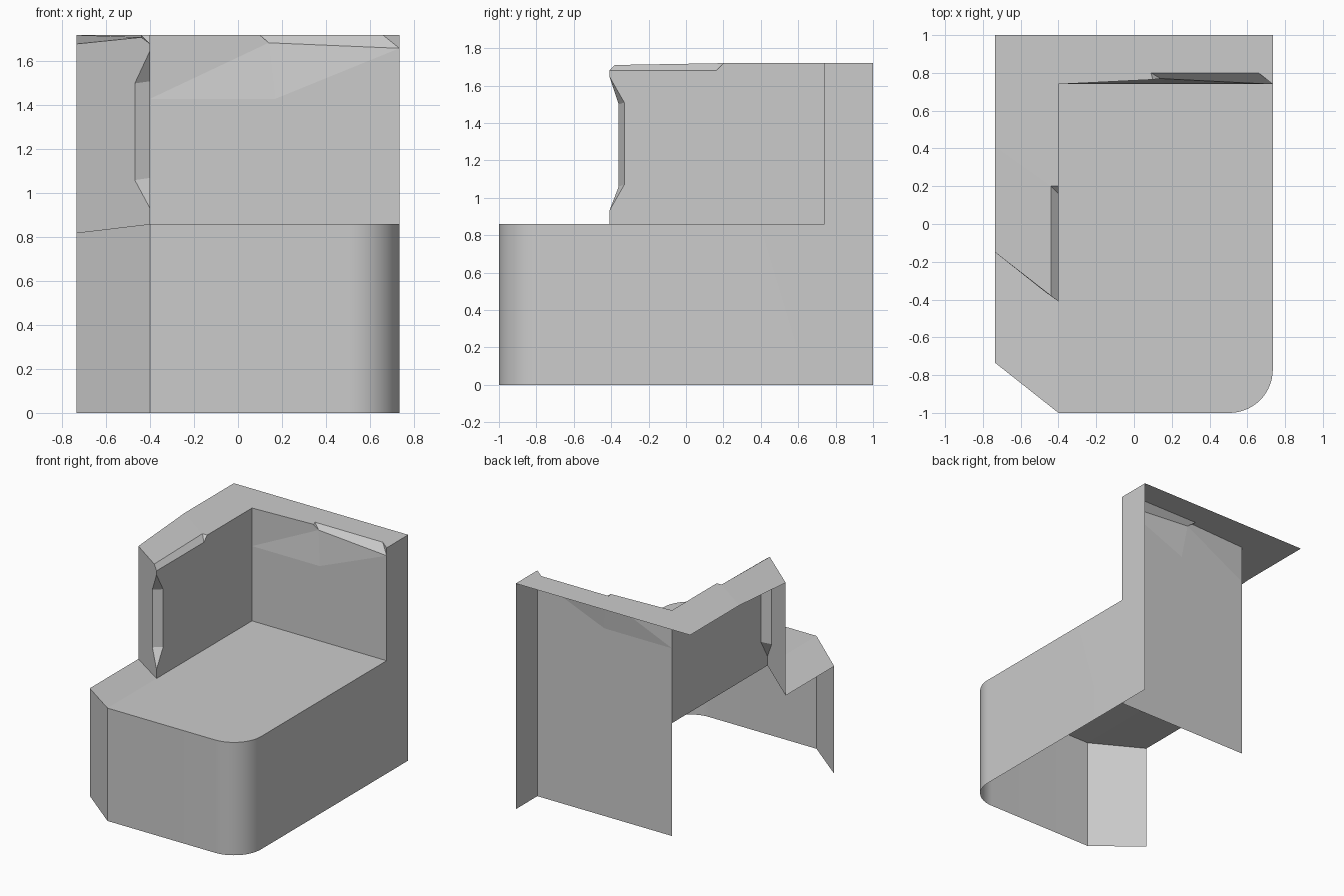
import bpy, bmesh
from math import sin, cos, pi, radians
from mathutils import Vector

if "Cube" in bpy.data.objects:
    bpy.data.objects.remove(bpy.data.objects["Cube"])

W, SEAT, TOP = 0.735, 0.86, 1.72      # half width, seat height, wall height
IN_X, IN_Y, R = -0.40, 0.74, 0.23     # inner wall planes, front corner radius


def part(name, faces, aim, smooth=False):
    """Open surface from corner loops; every face is turned towards aim."""
    bm = bmesh.new()
    for loop in faces:
        bm.faces.new([bm.verts.new(p) for p in loop])
    bmesh.ops.remove_doubles(bm, verts=bm.verts, dist=0.0005)
    bm.normal_update()
    for f in bm.faces:
        if f.normal.dot(Vector(aim)) < 0:
            f.normal_flip()
    mesh = bpy.data.meshes.new(name)
    bm.to_mesh(mesh)
    bm.free()
    ob = bpy.data.objects.new(name, mesh)
    bpy.context.collection.objects.link(ob)
    if smooth:
        bpy.context.view_layer.objects.active = ob
        ob.select_set(True)
        bpy.ops.object.shade_smooth_by_angle(angle=radians(30))
        ob.select_set(False)
    return ob


# Rounded front right corner, running from the front to the right side
N = 16
arc = [(W - R + R * sin(i * pi / 2 / N), -1 + R - R * cos(i * pi / 2 / N))
       for i in range(N + 1)]

# Front skirt: angled left corner, flat front, rounded corner, stepped right side
rim = [(-W, -0.735, 0.82), (IN_X, -1, SEAT)] + [(x, y, SEAT) for x, y in arc]
skirt = [[(a[0], a[1], 0), (b[0], b[1], 0), b, a] for a, b in zip(rim, rim[1:])]
side = [(-1 + R, 0), (1, 0), (1, TOP), (IN_Y, TOP), (IN_Y, 1.66), (IN_Y, SEAT), (-1 + R, SEAT)]
skirt.append([(W, y, z) for y, z in side])
part("base_skirt", skirt, (0.5, -0.8, 0), smooth=True)

# Seat top with a slightly drooping left strip
part("seat_top", [
    [(IN_X, -1, SEAT)] + [(x, y, SEAT) for x, y in arc]
    + [(W, IN_Y, SEAT), (IN_X, IN_Y, SEAT), (IN_X, -0.41, SEAT)],
    [(-W, -0.735, 0.82), (IN_X, -1, SEAT), (IN_X, -0.41, SEAT), (-W, -0.15, 0.82)],
], (0, 0, 1))

# Back wall panel down to the floor, with a chipped upper edge
l, m, r = [(x, IN_Y, 1.43) for x in (IN_X, 0.17, W)]
chip_a, chip_b = (0.14, 0.77, 1.685), (W, IN_Y, 1.66)
edge_a, edge_b, edge_c = (0.10, 0.765, TOP), (0.09, 0.80, TOP), (0.66, 0.80, TOP)
part("back_wall", [
    [(IN_X, IN_Y, 0), (W, IN_Y, 0), r, m, l],
    [l, m, chip_a], [l, chip_a, edge_a, (IN_X, IN_Y, TOP)],
    [m, r, chip_b], [m, chip_b, chip_a],
    [chip_a, chip_b, edge_c, edge_b],
    [chip_a, edge_b, edge_a],
    [chip_b, (W, IN_Y, TOP), edge_c],
], (0, -1, 0.1))

# Left wall: inner face, angled front face, chips on the corner and top edge
tip_hi, tip_lo = (IN_X, -0.41, 1.65), (IN_X, -0.41, 0.93)
in_hi, in_lo = (IN_X, -0.33, 1.51), (IN_X, -0.33, 1.07)
out_hi, out_lo = (-0.47, -0.36, 1.50), (-0.47, -0.36, 1.06)
foot, head = (IN_X, -0.41, SEAT), (IN_X, -0.41, 1.68)
top_front, top_back = (-0.44, -0.38, 1.71), (-0.44, 0.20, TOP)
notch, notch_end = (IN_X, 0.16, 1.68), (IN_X, 0.20, TOP)
part("left_wall", [
    [foot, (IN_X, IN_Y, SEAT), (IN_X, IN_Y, TOP), notch_end, notch,
     head, tip_hi, in_hi, in_lo, tip_lo],
    [foot, tip_lo, out_lo, out_hi, tip_hi, head, top_front,
     (-W, -0.15, 1.68), (-W, -0.15, 0.82)],
    [in_hi, in_lo, out_lo, out_hi],
    [tip_hi, in_hi, out_hi],
    [tip_lo, out_lo, in_lo],
    [head, notch, top_back, top_front],
    [notch, notch_end, top_back],
], (1, -1, 0.3))

# L-shaped wall top with a drooping front end on the left
part("wall_top", [
    [(-W, 1, TOP), (-W, 0.41, TOP), top_back, notch_end, (IN_X, IN_Y, TOP),
     edge_a, edge_b, edge_c, (W, IN_Y, TOP), (W, 1, TOP)],
    [(-W, 0.41, TOP), (-W, -0.15, 1.68), top_front, top_back],
], (0, 0, 1))
